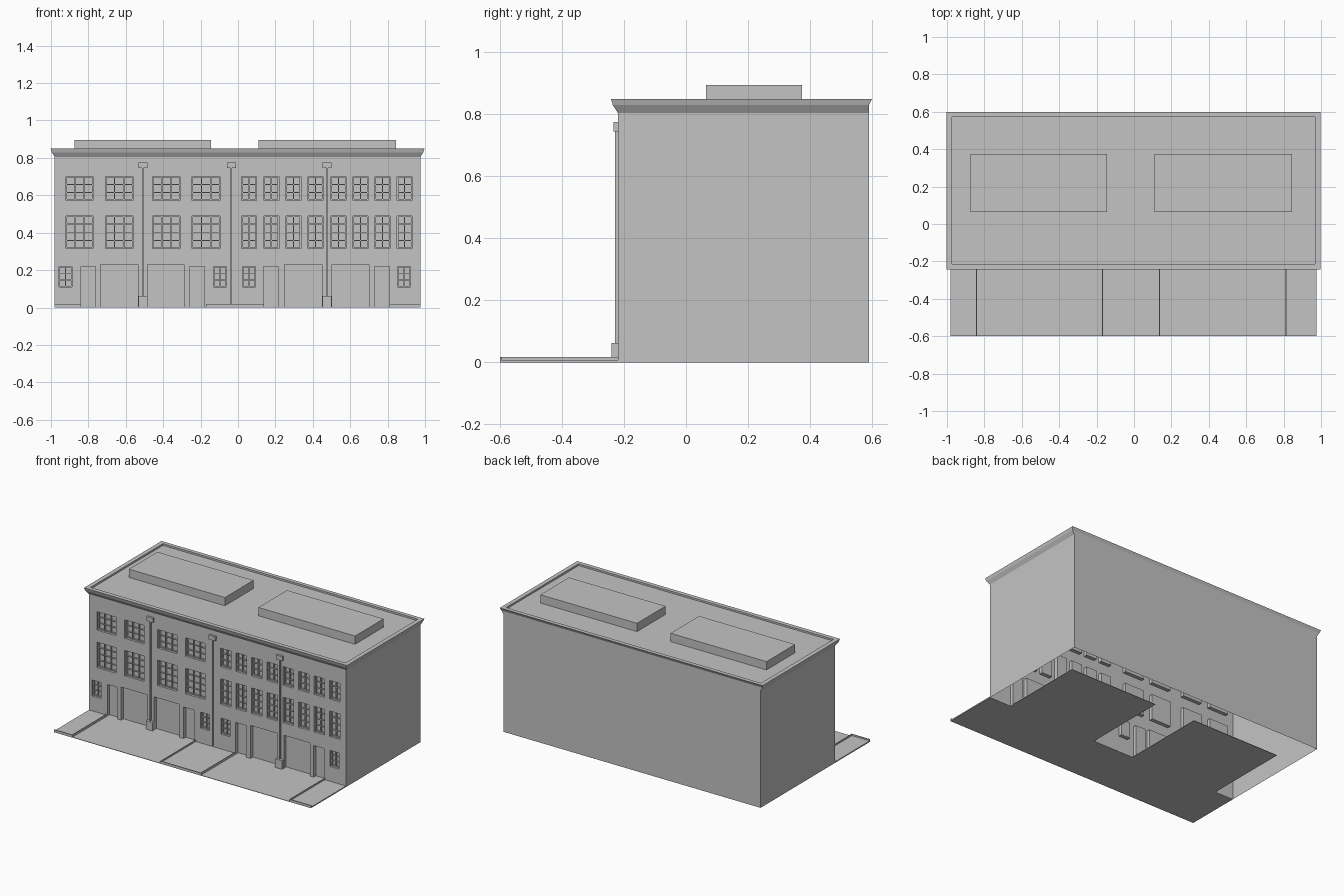
import bpy, bmesh

if "Cube" in bpy.data.objects:
    bpy.data.objects.remove(bpy.data.objects["Cube"])

stone = bpy.data.materials.new("plain_grey")
stone.use_nodes = True
GREY = (0.55, 0.55, 0.55, 1)
stone.diffuse_color = GREY
stone.node_tree.nodes["Principled BSDF"].inputs["Base Color"].default_value = GREY

LEFT, RIGHT, FRONT, BACK, EAVES = -0.98, 0.975, -0.22, 0.59, 0.805
DEPTH = 0.025


def finish(name, bm):
    mesh = bpy.data.meshes.new(name)
    bm.to_mesh(mesh)
    bm.free()
    mesh.materials.append(stone)
    bpy.context.collection.objects.link(bpy.data.objects.new(name, mesh))


def face(bm, points):
    bm.faces.new([bm.verts.new(p) for p in points])


def add_box(bm, x0, x1, y0, y1, z0, z1):
    verts = bmesh.ops.create_cube(bm, size=1)["verts"]
    for v in verts:
        v.co.x = x1 if v.co.x > 0 else x0
        v.co.y = y1 if v.co.y > 0 else y0
        v.co.z = z1 if v.co.z > 0 else z0


def box(name, *bounds):
    bm = bmesh.new()
    add_box(bm, *bounds)
    finish(name, bm)


# Open-bottomed shell: walls, flared cornice, parapet rim and sunken roof
def ring(side, front, back, z):
    x0, x1, y0, y1 = LEFT - side, RIGHT + side, FRONT - front, BACK + back
    return [(x0, y0, z), (x1, y0, z), (x1, y1, z), (x0, y1, z)]


rings = [ring(0, 0, 0, 0), ring(0, 0, 0, EAVES), ring(0.016, 0.016, 0, 0.83),
         ring(0.022, 0.022, 0.01, 0.85), ring(-0.008, -0.007, -0.017, 0.85),
         ring(-0.008, -0.007, -0.017, 0.838)]
bm = bmesh.new()
for level, (a, b) in enumerate(zip(rings, rings[1:])):
    for i in range(4):
        if level or i:          # the front wall is made separately
            j = (i + 1) % 4
            face(bm, [a[i], a[j], b[j], b[i]])
face(bm, rings[-1])
bmesh.ops.remove_doubles(bm, verts=bm.verts, dist=0.0005)
finish("walls_and_roof", bm)

for name, x0, x1 in (("left_block", 0.11, 0.845), ("right_block", -0.875, -0.145)):
    box("roof_" + name, x0, x1, 0.065, 0.375, 0.838, 0.895)

# Openings: (x0, x1, z0, z1), with pane columns and rows for windows
wide = [(-0.92, -0.775), (-0.708, -0.562), (-0.457, -0.31), (-0.246, -0.096)]
narrow = [(x, x + 0.08) for start in (0.02, 0.497)
          for x in (start + 0.118 * k for k in range(4))]
small = [(-0.957, -0.888), (-0.131, -0.062), (0.024, 0.094), (0.853, 0.922)]
doors = [(-0.84, -0.762), (-0.26, -0.18), (0.136, 0.216), (0.73, 0.81)]
garages = [(-0.735, -0.535), (-0.484, -0.289), (0.249, 0.449), (0.503, 0.7)]

windows = []
for z0, z1, rows in ((0.573, 0.7, 3), (0.315, 0.49, 4)):
    windows += [(*x, z0, z1, 3, rows) for x in wide]
    windows += [(*x, z0, z1, 2, rows) for x in narrow]
windows += [(*x, 0.11, 0.22, 2, 3) for x in small]
openings = [w[:4] for w in windows]
openings += [(*x, 0, 0.22) for x in doors] + [(*x, 0, 0.23) for x in garages]


# Front wall: grid cells outside the openings, then reveals and back panels
def in_opening(x, z):
    return any(a < x < b and c < z < d for a, b, c, d in openings)


xs = sorted({LEFT, RIGHT} | {v for o in openings for v in o[:2]})
zs = sorted({0, EAVES} | {v for o in openings for v in o[2:]})
bm = bmesh.new()
for x0, x1 in zip(xs, xs[1:]):
    for z0, z1 in zip(zs, zs[1:]):
        if not in_opening((x0 + x1) / 2, (z0 + z1) / 2):
            face(bm, [(x0, FRONT, z0), (x1, FRONT, z0), (x1, FRONT, z1), (x0, FRONT, z1)])
for x0, x1, z0, z1 in openings:
    corners = [(x0, z0), (x1, z0), (x1, z1), (x0, z1)]
    near = [(x, FRONT, z) for x, z in corners]
    far = [(x, FRONT + DEPTH, z) for x, z in corners]
    for i in range(4):
        j = (i + 1) % 4
        face(bm, [near[i], near[j], far[j], far[i]])
    face(bm, far)
bmesh.ops.remove_doubles(bm, verts=bm.verts, dist=0.0002)
finish("front_wall", bm)

# Window frames and glazing bars, set back in the openings
bm = bmesh.new()
for x0, x1, z0, z1, cols, rows in windows:
    back = FRONT + DEPTH
    for k in range(cols + 1):
        half = 0.006 if k in (0, cols) else 0.003
        x = x0 + (x1 - x0) * k / cols
        add_box(bm, max(x - half, x0), min(x + half, x1), back - 0.012, back, z0, z1)
    for k in range(rows + 1):
        half = 0.006 if k in (0, rows) else 0.002
        z = z0 + (z1 - z0) * k / rows
        add_box(bm, x0, x1, back - 0.01, back, max(z - half, z0), min(z + half, z1))
finish("window_frames", bm)

# Rain pipes with a hopper on top and, at the garages, a boxed foot
for name, x, foot in (("right", -0.508, True), ("middle", -0.035, False), ("left", 0.476, True)):
    box(name + "_rain_pipe", x - 0.004, x + 0.004, -0.229, FRONT, 0.015, 0.75)
    box(name + "_pipe_hopper", x - 0.025, x + 0.025, -0.234, FRONT, 0.745, 0.775)
    if foot:
        box(name + "_pipe_foot", x - 0.025, x + 0.025, -0.24, FRONT, 0, 0.062)

# Driveways run under the house to the back of the garages
for name, x0, x1 in (("right", -0.84, -0.172), ("left", 0.138, 0.81)):
    box(name + "_driveway", x0, x1, -0.6, 0.37, 0, 0.003)

# Raised beds with thin kerbs toward the street and the driveways
KERB, EDGE = 0.005, -0.6
for name, x0, x1, kerbs in (("right", LEFT, -0.84, (-0.84,)),
                            ("middle", -0.172, 0.138, (-0.172 + KERB, 0.138)),
                            ("left", 0.81, RIGHT, (0.81 + KERB,))):
    bm = bmesh.new()
    add_box(bm, x0, x1, EDGE, FRONT, 0, 0.008)
    add_box(bm, x0, x1, EDGE, EDGE + KERB, 0, 0.018)
    for x in kerbs:
        add_box(bm, x - KERB, x, EDGE, FRONT, 0, 0.018)
    finish(name + "_bed", bm)
